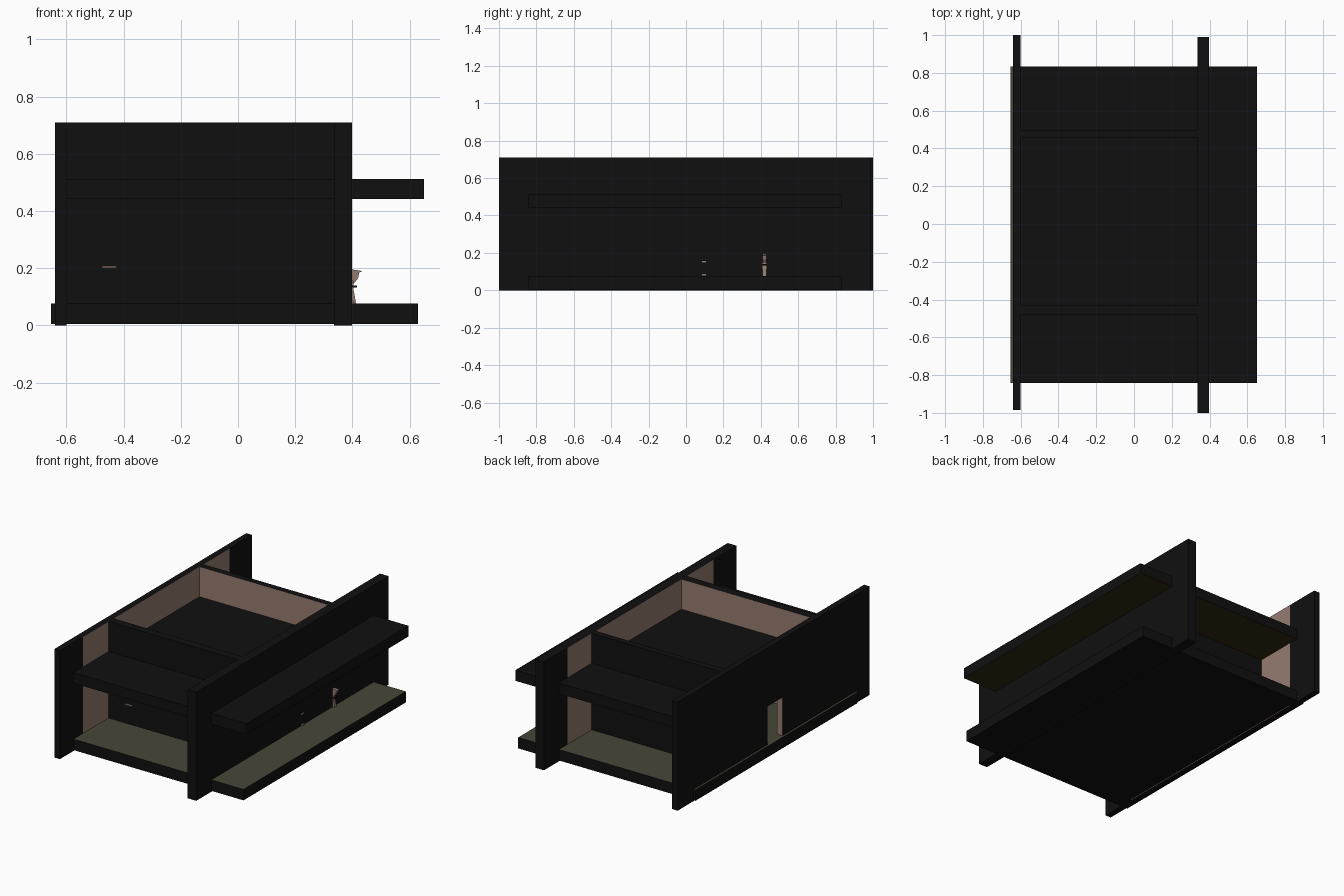
import bpy, bmesh
from mathutils import Vector

if "Cube" in bpy.data.objects:
    bpy.data.objects.remove(bpy.data.objects["Cube"])


def material(name, rgb):
    m = bpy.data.materials.new(name)
    m.diffuse_color = (*rgb, 1)
    m.use_nodes = True
    m.node_tree.nodes["Principled BSDF"].inputs["Base Color"].default_value = m.diffuse_color
    return m


MATS = [material("charcoal", (0.005, 0.005, 0.005)),
        material("warm_plaster", (0.30, 0.20, 0.16)),
        material("olive_floor", (0.065, 0.062, 0.04)),
        material("bronze_ceiling", (0.03, 0.021, 0.005))]
BLACK, BROWN, OLIVE, BRONZE = range(4)


def finish(name, bm, rule):
    """Turn a bmesh into an object, colouring faces by rule(normal, centre)."""
    bmesh.ops.recalc_face_normals(bm, faces=bm.faces)
    for f in bm.faces:
        f.material_index = rule(f.normal, f.calc_center_median())
    me = bpy.data.meshes.new(name)
    bm.to_mesh(me)
    bm.free()
    for m in MATS:
        me.materials.append(m)
    ob = bpy.data.objects.new(name, me)
    bpy.context.collection.objects.link(ob)


def box(name, x, y, z, rule=lambda n, c: BLACK):
    bm = bmesh.new()
    bmesh.ops.create_cube(bm, size=1)
    for v in bm.verts:
        v.co = [(lo + hi) / 2 + t * (hi - lo) for t, (lo, hi) in zip(v.co, (x, y, z))]
    finish(name, bm, rule)


def extrude(name, bm, offset, rule):
    r = bmesh.ops.extrude_face_region(bm, geom=bm.faces[:], use_keep_orig=True)
    bmesh.ops.translate(bm, vec=Vector(offset),
                        verts=[g for g in r["geom"] if isinstance(g, bmesh.types.BMVert)])
    finish(name, bm, rule)


def side_wall(name, x0, x1, ys, zs, hole, rule):
    """Wall along y, built as a grid of cells with an optional missing cell."""
    bm = bmesh.new()
    v = [[bm.verts.new((x0, y, z)) for z in zs] for y in ys]
    for i in range(len(ys) - 1):
        for j in range(len(zs) - 1):
            if (i, j) != hole:
                bm.faces.new((v[i][j], v[i + 1][j], v[i + 1][j + 1], v[i][j + 1]))
    extrude(name, bm, (x1 - x0, 0, 0), rule)


TOP = 0.71

# long side walls, plastered on the inner side of the house
def left_rule(n, c):
    inner = n.x > 0.5 and -0.745 < c.y < 0.77
    jamb = abs(n.x) < 0.5 and abs(c.y) < 0.1 and 0.06 < c.z < 0.4
    return BROWN if inner or jamb else BLACK


side_wall("left_wall", -0.64, -0.60, (-0.985, -0.745, -0.083, 0.073, 0.77, 1.0),
          (0, 0.072, 0.327, TOP), (2, 1), left_rule)
side_wall("right_wall", 0.335, 0.398, (-1.0, -0.765, 0.747, 0.99), (0, TOP), None,
          lambda n, c: BROWN if n.x < -0.5 and abs(c.y) < 0.5 else BLACK)

# floor and roof slabs
box("floor_slab", (-0.653, 0.63), (-0.843, 0.835), (0.005, 0.077),
    lambda n, c: OLIVE if n.z > 0.5 else BLACK)
box("roof_slab", (-0.62, 0.65), (-0.843, 0.835), (0.442, 0.512),
    lambda n, c: BRONZE if n.z < -0.5 else BLACK)

# end walls rising above the roof as parapets, plastered inside
box("front_wall", (-0.61, 0.345), (-0.482, -0.43), (0.07, TOP - 0.001),
    lambda n, c: BROWN if n.y > 0.5 else BLACK)
box("back_wall", (-0.61, 0.345), (0.458, 0.498), (0.07, TOP - 0.001),
    lambda n, c: BROWN if n.y < -0.5 else BLACK)

# front door handle
plain = lambda n, c: BROWN
box("door_handle", (-0.475, -0.425), (-0.495, -0.48), (0.201, 0.207), plain)

# small flared ornament on the side terrace
bm = bmesh.new()
outline = ((0.39, 0.077), (0.413, 0.077), (0.403, 0.13), (0.404, 0.145), (0.42, 0.165),
           (0.424, 0.185), (0.435, 0.19), (0.39, 0.197))
bm.faces.new([bm.verts.new((x, 0.41, z)) for x, z in outline])
extrude("terrace_ornament", bm, (0, 0.02, 0), plain)
box("ornament_band", (0.39, 0.416), (0.408, 0.432), (0.132, 0.14))

# small fittings on the side wall
for i, z in enumerate((0.078, 0.148)):
    box(f"wall_fitting_{i + 1}", (0.39, 0.404), (0.085, 0.107), (z, z + 0.009), plain)
